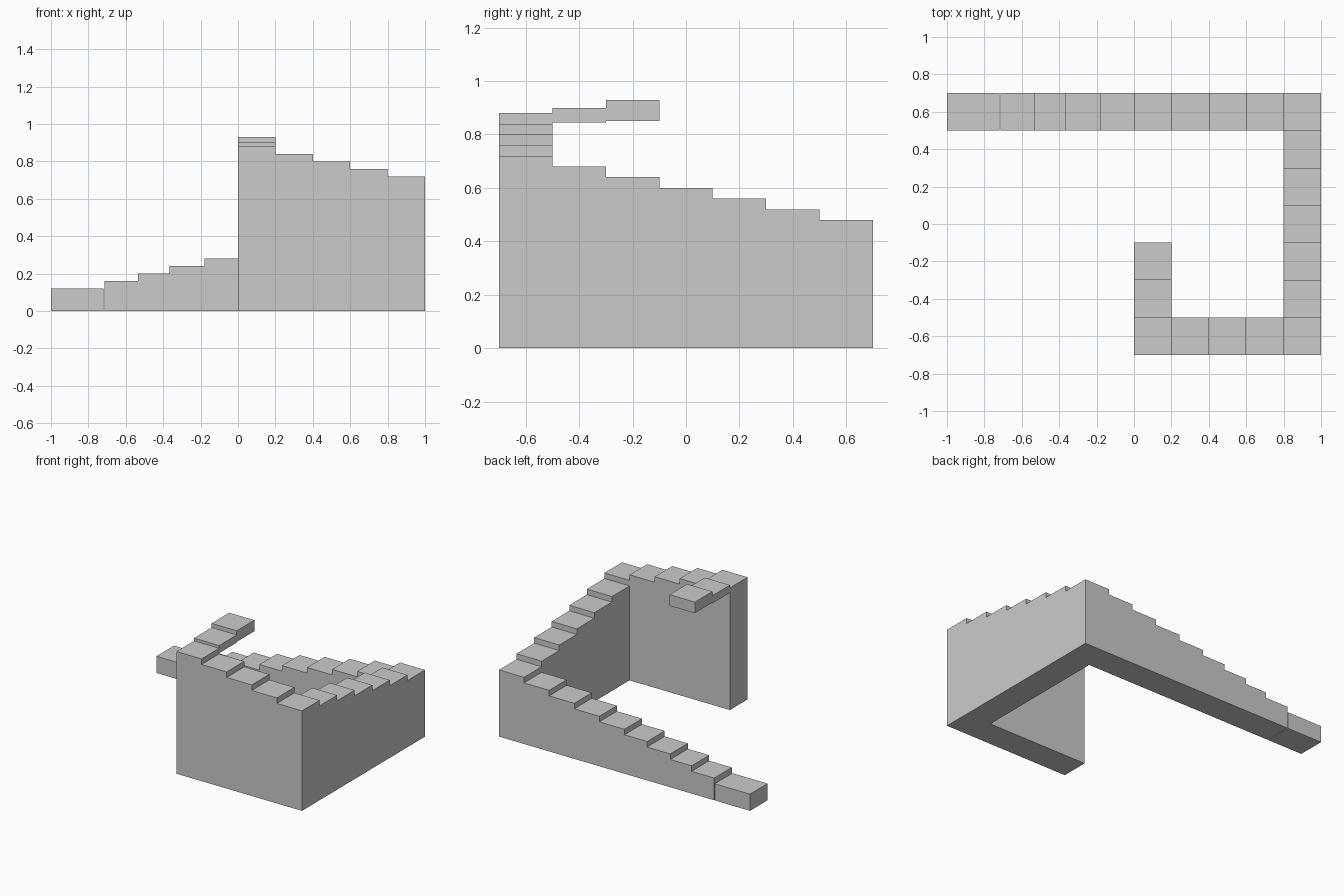
import bpy, bmesh

if "Cube" in bpy.data.objects:
    bpy.data.objects.remove(bpy.data.objects["Cube"])


def make_object(name, bm):
    bmesh.ops.recalc_face_normals(bm, faces=bm.faces)
    mesh = bpy.data.meshes.new(name)
    bm.to_mesh(mesh)
    bm.free()
    obj = bpy.data.objects.new(name, mesh)
    bpy.context.collection.objects.link(obj)
    return obj


def stairs(name, cells):
    """Chain of solid columns (x0, x1, y0, y1, height) welded into one climbing wall."""
    bm = bmesh.new()
    verts = {}

    def v(p, z):
        key = (round(p[0], 4), round(p[1], 4), round(z, 4))
        if key not in verts:
            verts[key] = bm.verts.new(key)
        return verts[key]

    rings = [[(x0, y0), (x1, y0), (x1, y1), (x0, y1)] for x0, x1, y0, y1, _ in cells]
    for i, ring in enumerate(rings):
        h = cells[i][4]
        before = set(rings[i - 1]) if i else set()
        after = set(rings[i + 1]) if i + 1 < len(rings) else set()
        low = cells[i - 1][4] if i else 0
        bm.faces.new([v(p, h) for p in ring])
        bm.faces.new([v(p, 0) for p in reversed(ring)])
        for k in range(4):
            a, b = ring[k], ring[(k + 1) % 4]
            if a in after and b in after:
                continue
            if a in before and b in before:      # riser above the previous step
                bm.faces.new([v(a, low), v(b, low), v(b, h), v(a, h)])
                continue
            loop = [v(a, 0), v(b, 0)]
            loop += [v(b, low)] if b in before else []
            loop += [v(b, h), v(a, h)]
            loop += [v(a, low)] if a in before else []
            bm.faces.new(loop)
    bmesh.ops.recalc_face_normals(bm, faces=bm.faces)
    bmesh.ops.dissolve_limit(bm, angle_limit=0.01, verts=bm.verts, edges=bm.edges)
    return make_object(name, bm)


def block(name, x0, x1, y0, y1, z0, z1):
    bm = bmesh.new()
    bmesh.ops.create_cube(bm, size=1)
    for vert in bm.verts:
        c = vert.co
        c.x = x1 if c.x > 0 else x0
        c.y = y1 if c.y > 0 else y0
        c.z = z1 if c.z > 0 else z0
    return make_object(name, bm)


# Footprints of the steps: back flight, right flight, front flight
back_x = [-0.715, -0.535, -0.365, -0.18, 0.0, 0.2, 0.4, 0.6, 0.8, 1.0]
side_y = [0.5, 0.3, 0.1, -0.1, -0.3, -0.5, -0.7]
front_x = [0.8, 0.6, 0.4, 0.2, 0.0]
plan = [(a, b, 0.5, 0.7) for a, b in zip(back_x, back_x[1:])]
plan += [(0.8, 1.0, b, a) for a, b in zip(side_y, side_y[1:])]
plan += [(b, a, -0.7, -0.5) for a, b in zip(front_x, front_x[1:])]
stairs("staircase", [(*p, 0.16 + 0.04 * i) for i, p in enumerate(plan)])

# Separate entry step at the foot
block("bottom_step", -1.0, -0.72, 0.5, 0.7, 0.0, 0.12)

# Overhanging slabs at the top
block("upper_slab", 0.0, 0.2, -0.5, -0.3, 0.845, 0.90)
block("top_slab", 0.0, 0.2, -0.3, -0.1, 0.85, 0.93)
